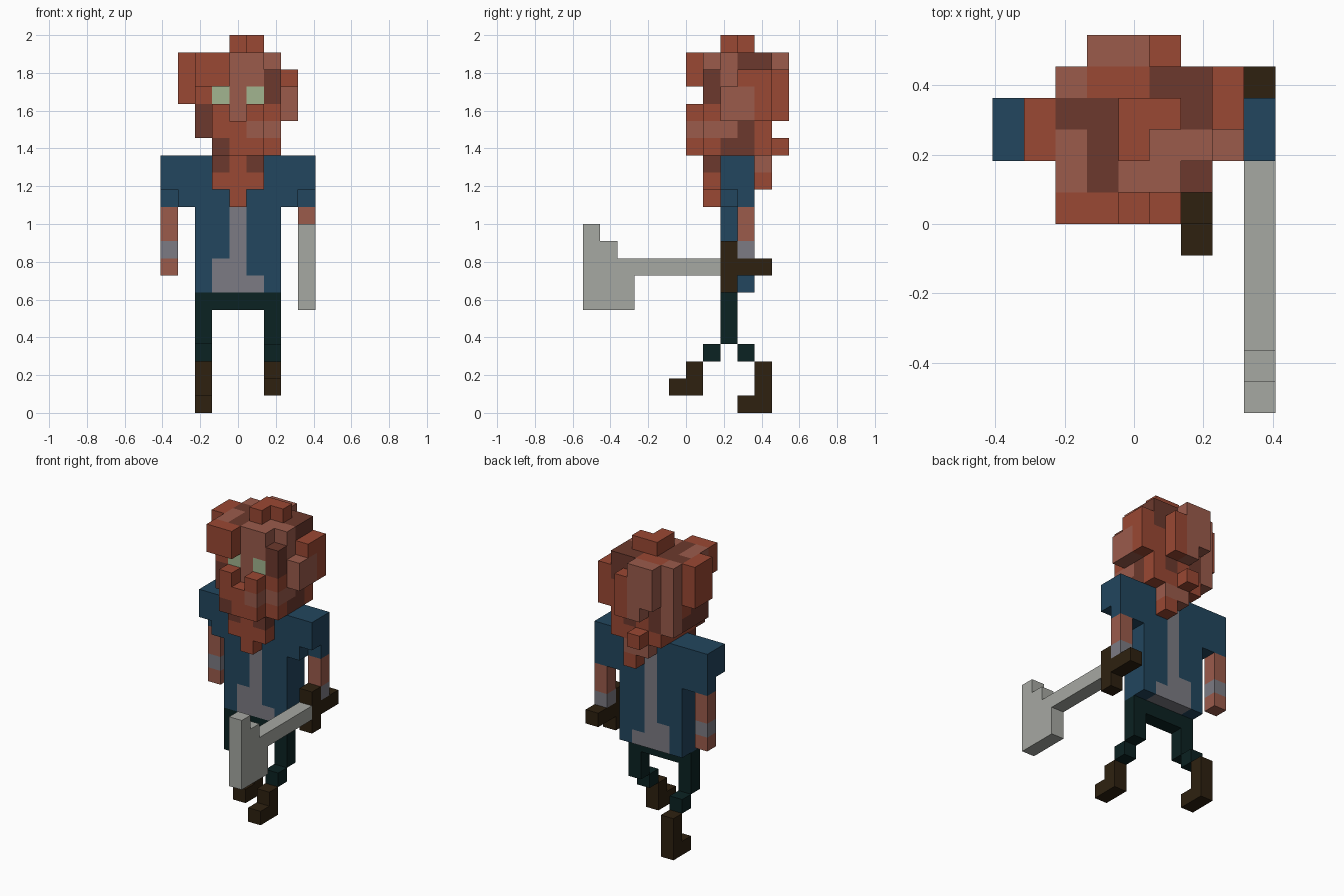
import bpy, bmesh

if "Cube" in bpy.data.objects:
    bpy.data.objects.remove(bpy.data.objects["Cube"])

U = 1 / 11  # voxel edge length


def material(name, hexcode):
    def lin(c):
        c /= 255
        return c / 12.92 if c <= 0.04045 else ((c + 0.055) / 1.055) ** 2.4
    m = bpy.data.materials.new(name)
    m.diffuse_color = (*[lin(int(hexcode[i:i + 2], 16)) for i in (0, 2, 4)], 1)
    m.use_nodes = True
    m.node_tree.nodes["Principled BSDF"].inputs["Base Color"].default_value = m.diffuse_color
    return m


MATS = {
    'r': material("rust_hair", "9A4833"),
    'd': material("dark_hair", "6C392D"),
    'l': material("skin", "9B5B4B"),
    'e': material("pale_green_eye", "A2B590"),
    'b': material("blue_cloth", "22465E"),
    'g': material("grey_shirt", "7C7B83"),
    'p': material("dark_green_trousers", "0B2222"),
    'k': material("dark_brown_leather", "2E2110"),
    's': material("pale_steel", "A6A8A2"),
}
KEYS = list(MATS)
parts = {}


def box(part, col, x, y, z):
    """Fill inclusive voxel ranges; a single number means one layer."""
    rng = lambda v: range(v[0], v[1] + 1) if isinstance(v, tuple) else (v,)
    cells = parts.setdefault(part, {})
    for i in rng(x):
        for j in rng(y):
            for k in rng(z):
                cells[i, j, k] = col


def cut(part, *cells):
    for c in cells:
        parts[part].pop(c, None)


# Trousers: hips, straight thighs, one knee forward and one back
box("trousers", 'p', (-2, 2), 2, 6)
for x, knee in ((2, 1), (-2, 3)):
    box("trousers", 'p', x, 2, (4, 5))
    box("trousers", 'p', x, knee, 3)

# Boots
box("front_boot", 'k', 2, 0, (1, 2))
box("front_boot", 'k', 2, -1, 1)
box("back_boot", 'k', -2, 4, (0, 2))
box("back_boot", 'k', -2, 3, 0)

# Open jacket over a grey shirt
box("jacket", 'b', (-2, 2), (2, 3), (7, 14))
box("jacket", 'g', 0, (2, 3), (7, 14))
box("jacket", 'g', (-1, 1), (2, 3), 7)
box("jacket", 'g', -1, (2, 3), 8)

# Sleeves and arms
for s, side in ((1, "right"), (-1, "left")):
    box(side + "_sleeve", 'b', 3 * s, (2, 3), (12, 14))
    box(side + "_sleeve", 'b', 4 * s, (2, 3), (13, 14))
    box(side + "_sleeve", 'b', 4 * s, 3, 12)
    box(side + "_arm", 'l', 4 * s, 3, (10, 11))
    box(side + "_arm", 'g', 4 * s, 3, 9)
box("left_arm", 'l', -4, 3, 8)

# Hand weapon: dark grip with guard, pale shaft and stepped blade
box("weapon_grip", 'k', 4, (2, 4), 8)
box("weapon_grip", 'k', 4, 2, (7, 9))
box("weapon_blade", 's', 4, (-3, 1), 8)
box("weapon_blade", 's', 4, (-6, -4), (6, 8))
box("weapon_blade", 's', 4, (-6, -5), 9)
box("weapon_blade", 's', 4, -6, 10)

# Head core, coloured in columns as seen from above (rows run front to back)
for j, row in enumerate(("ldlld", "ldrll", "ddrrd", "lrrdd"), 1):
    for i, c in enumerate(row, -2):
        box("head", c, i, j, (16, 20))
cut("head", (2, 1, 20))

# Jaw and neck hair
box("head", 'r', (-1, 1), (1, 4), 15)
box("head", 'd', 2, (2, 3), 15)
box("head", 'r', 2, 1, 15)

# Hair on the sides
box("head", 'r', 2, (2, 4), 17)
box("head", 'l', 2, 2, 16)
box("head", 'd', 2, 3, 16)
box("head", 'r', 2, 4, (15, 16))
box("head", 'r', -2, (2, 3), (17, 18))
box("head", 'd', -2, (1, 2), (16, 17))
box("side_hair", 'r', -3, (2, 3), (18, 20))
box("side_hair", 'l', 3, (2, 3), (17, 18))
box("side_hair", 'r', 3, 4, (17, 19))
box("side_hair", 'r', 3, 3, 19)

# Face
box("head", 'l', (-1, 1), 1, (17, 19))
box("head", 'r', -2, 1, (18, 19))
box("head", 'l', 2, 1, 16)
box("head", 'r', 2, 1, 17)
for x in (-1, 1):
    box("head", 'e', x, 1, 18)

# Fringe and crown tuft
box("fringe", 'r', (-2, -1), 0, (19, 20))
box("crown", 'r', 0, (2, 3), 21)
box("crown", 'r', 1, 3, 21)

# Beard and moustache
box("beard", 'r', (-1, 1), 0, (15, 16))
box("beard", 'r', -1, 0, 17)
box("beard", 'r', 1, 0, 17)
box("beard", 'l', 1, 0, 16)
box("beard", 'd', -1, 0, 15)
box("beard", 'd', (-1, 1), 1, 14)
box("beard", 'r', (-1, 1), 1, 13)
box("beard", 'r', 0, 1, (12, 14))

# Hair at the back
box("back_hair", 'l', -1, 5, (18, 20))
box("back_hair", 'l', 0, 5, (17, 20))
box("back_hair", 'r', 1, 5, (17, 19))
box("back_hair", 'r', 0, 5, 15)
box("back_hair", 'l', (0, 1), 4, 14)
box("back_hair", 'r', 1, 4, 13)
box("head", 'd', -1, 4, (16, 17))
box("head", 'r', 2, 4, (17, 18))

# Build one mesh per part, keeping only faces that meet open space
solid = set().union(*parts.values())
for name, cells in parts.items():
    bm = bmesh.new()
    verts = {}

    def vert(p):
        if p not in verts:
            verts[p] = bm.verts.new(((p[0] - 0.5) * U, p[1] * U, p[2] * U))
        return verts[p]

    for cell, col in cells.items():
        for a in range(3):
            b, c = (a + 1) % 3, (a + 2) % 3
            for s in (0, 1):
                near = list(cell)
                near[a] += 2 * s - 1
                if tuple(near) in solid:
                    continue
                ring = []
                for db, dc in ((0, 0), (1, 0), (1, 1), (0, 1)):
                    p = list(cell)
                    p[a] += s
                    p[b] += db
                    p[c] += dc
                    ring.append(vert(tuple(p)))
                face = bm.faces.new(ring if s else ring[::-1])
                face.material_index = KEYS.index(col)
    me = bpy.data.meshes.new(name)
    bm.to_mesh(me)
    bm.free()
    for m in MATS.values():
        me.materials.append(m)
    bpy.context.collection.objects.link(bpy.data.objects.new(name, me))
